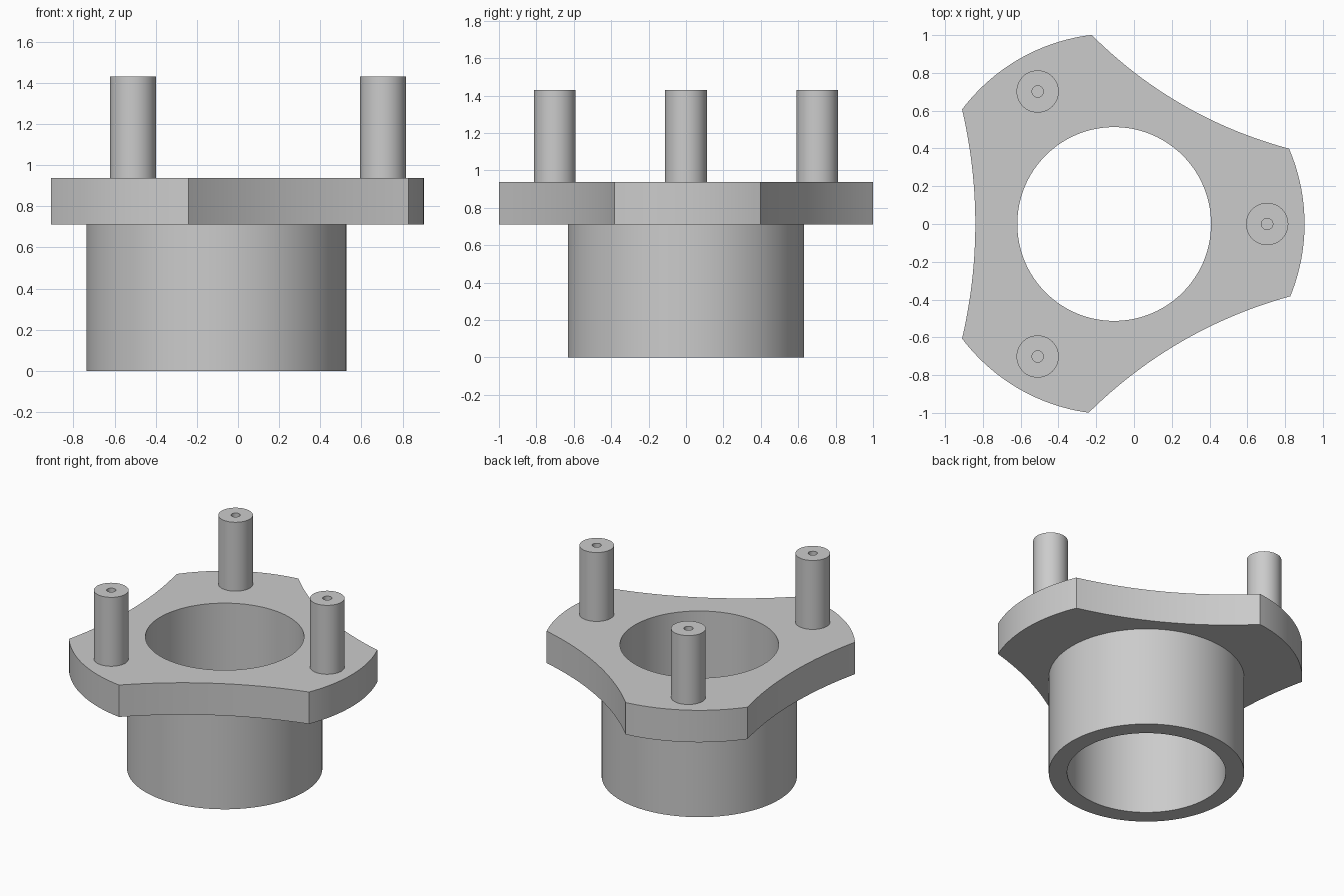
import bpy
import bmesh
from math import cos, sin, pi, radians, atan2
from mathutils import Vector

cube = bpy.data.objects.get("Cube")
if cube:
    bpy.data.objects.remove(cube, do_unlink=True)

AXIS = Vector((-0.105, 0))            # common axis of the tube and flange
BORE, TUBE, LOBE = 0.513, 0.632, 1.008  # radii
FLANGE_Z, TOP_Z, POST_Z = 0.71, 0.938, 1.43
STEPS = 24

grey = bpy.data.materials.new("satin grey")
grey.use_nodes = True
colour = (0.6, 0.6, 0.6, 1)
grey.diffuse_color = colour
grey.node_tree.nodes["Principled BSDF"].inputs["Base Color"].default_value = colour


def polar(radius, angle):
    return Vector((radius * cos(angle), radius * sin(angle)))


def loft(name, loops, centre, closed=False, cap_end=False):
    """Skin a stack of (points, height) loops into one smooth-shaded object."""
    bm = bmesh.new()
    rings = [[bm.verts.new((p.x, p.y, z)) for p in pts] for pts, z in loops]
    pairs = list(zip(rings, rings[1:]))
    if closed:
        pairs.append((rings[-1], rings[0]))
    for a, b in pairs:
        for i in range(len(a)):
            j = (i + 1) % len(a)
            bm.faces.new((a[i], a[j], b[j], b[i]))
    if cap_end:
        bm.faces.new(rings[-1])
    mesh = bpy.data.meshes.new(name)
    bm.to_mesh(mesh)
    bm.free()
    mesh.materials.append(grey)
    obj = bpy.data.objects.new(name, mesh)
    obj.location = (centre.x, centre.y, 0)
    bpy.context.collection.objects.link(obj)
    bpy.ops.object.select_all(action='DESELECT')
    obj.select_set(True)
    bpy.context.view_layer.objects.active = obj
    bpy.ops.object.shade_smooth_by_angle(angle=radians(30))
    return obj


# Flange outline: three round lobes joined by shallow concave sides
lobes = [(-22.3, 23.3), (96.8, 143), (217, 262.3)]
dips = [0.08, 0.07, 0.08]
outline = []
for k, (start, end) in enumerate(lobes):
    for i in range(STEPS):
        outline.append(polar(LOBE, radians(start + (end - start) * i / STEPS)))
    a = polar(LOBE, radians(end))
    b = polar(LOBE, radians(lobes[(k + 1) % 3][0]))
    inward = -(a + b).normalized()
    for i in range(STEPS):
        t = i / STEPS
        outline.append(a.lerp(b, t) + inward * dips[k] * 4 * t * (1 - t))

# Tube and flange as one hollow body
angles = [atan2(p.y, p.x) for p in outline]
bore = [polar(BORE, a) for a in angles]
tube = [polar(TUBE, a) for a in angles]
loft("flanged_tube",
     [(bore, 0), (tube, 0), (tube, FLANGE_Z), (outline, FLANGE_Z),
      (outline, TOP_Z), (bore, TOP_Z)], AXIS, closed=True)


# Posts with a blind screw hole in the top
def circle(radius, count=48):
    return [polar(radius, 2 * pi * i / count) for i in range(count)]


for k, name in enumerate(("left_post", "back_right_post", "front_right_post")):
    shell, hole = circle(0.112), circle(0.03)
    loft(name, [(shell, TOP_Z), (shell, POST_Z), (hole, POST_Z), (hole, POST_Z - 0.25)],
         AXIS + polar(0.81, k * 2 * pi / 3), cap_end=True)

# Face normals outward
for obj in bpy.context.collection.objects:
    if obj.type == 'MESH' and grey.name in obj.data.materials:
        bm = bmesh.new()
        bm.from_mesh(obj.data)
        bmesh.ops.recalc_face_normals(bm, faces=bm.faces)
        bm.to_mesh(obj.data)
        bm.free()
